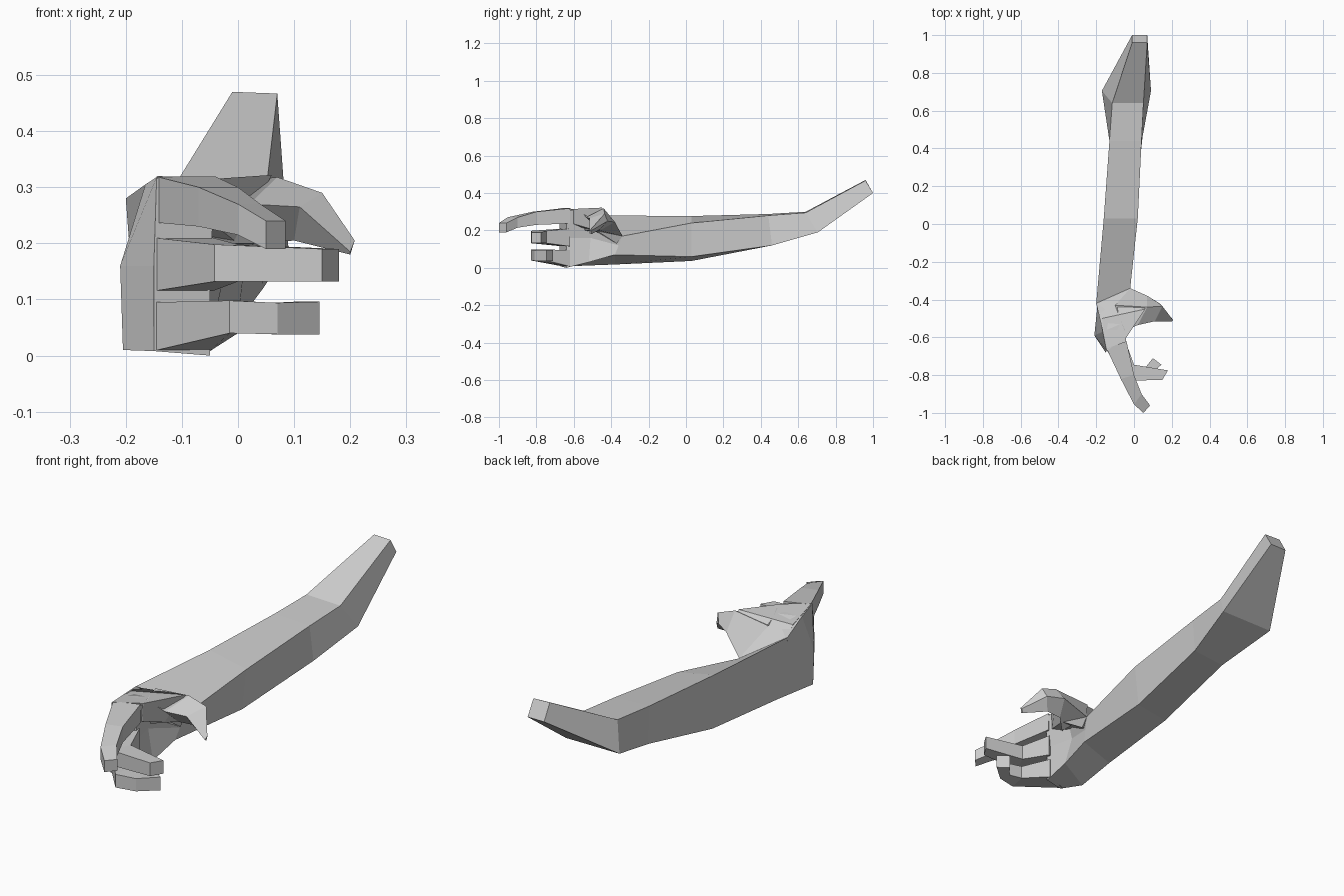
import bpy, bmesh


def loft(name, rings):
    """Skin a closed solid through matching cross-section rings."""
    bm = bmesh.new()
    loops = [[bm.verts.new(p) for p in ring] for ring in rings]
    n = len(loops[0])
    for a, b in zip(loops, loops[1:]):
        for i in range(n):
            j = (i + 1) % n
            bm.faces.new((a[i], a[j], b[j], b[i]))
    bm.faces.new(loops[0])
    bm.faces.new(loops[-1][::-1])
    bmesh.ops.recalc_face_normals(bm, faces=bm.faces)
    mesh = bpy.data.meshes.new(name)
    bm.to_mesh(mesh)
    bm.free()
    obj = bpy.data.objects.new(name, mesh)
    bpy.context.collection.objects.link(obj)
    return obj


def finger(name, sections):
    """Square finger; section = outer xy, inner xy, low z, high z, inner z drop."""
    rings = []
    for ox, oy, ix, iy, lo, hi, drop in sections:
        rings.append([(ox, oy, lo), (ox, oy, hi),
                      (ix, iy, hi - drop), (ix, iy, lo - drop)])
    return loft(name, rings)


# Wrist outline shared by forearm and hand: back top, palm top, palm low, back low
wrist = [(-.20, -.42, .28), (-.02, -.34, .17), (-.04, -.38, .07), (-.18, -.38, .018)]

# Forearm, elbow bend and tapered upper end
loft("arm", [
    [(-.01, .96, .47), (.07, .96, .467), (.07, 1.0, .40), (-.01, 1.0, .40)],
    [(-.115, .64, .30), (.05, .64, .295), (.09, .705, .19), (-.17, .705, .19)],
    [(-.13, .44, .288), (.04, .44, .28), (.045, .46, .12), (-.125, .44, .12)],
    [(-.16, .03, .277), (.02, .03, .24), (.0, .03, .06), (-.15, .03, .037)],
    wrist,
])

# Hand: back top, palm top, palm middle, palm low, back low, back middle
loft("hand", [
    [wrist[0], wrist[1], (-.03, -.36, .12), wrist[2], wrist[3], (-.19, -.40, .15)],
    [(-.165, -.57, .305), (-.05, -.52, .31), (-.08, -.51, .16),
     (-.05, -.52, .03), (-.205, -.59, .01), (-.21, -.59, .16)],
    [(-.145, -.67, .318), (-.04, -.64, .31), (-.05, -.64, .16),
     (-.05, -.64, .0), (-.15, -.67, .008), (-.15, -.68, .16)],
])

# Web of the hand joining the wrist, thumb base and index knuckle
loft("hand_top", [
    [(-.20, -.42, .275), (-.02, -.34, .17), (-.02, -.37, .13), (-.19, -.42, .2)],
    [(-.17, -.50, .297), (.06, -.45, .322), (.0, -.48, .20), (-.17, -.50, .2)],
    [(-.143, -.67, .32), (-.04, -.60, .315), (-.045, -.60, .235), (-.143, -.66, .235)],
])

# Thumb
loft("thumb", [
    [(-.02, -.34, .17), (-.10, -.43, .30), (-.05, -.565, .315), (-.05, -.54, .20)],
    [(.07, -.38, .245), (.07, -.44, .318), (.02, -.535, .27), (.03, -.46, .20)],
    [(.135, -.42, .25), (.15, -.435, .29), (.11, -.515, .265), (.10, -.46, .205)],
    [(.205, -.505, .20), (.208, -.51, .205), (.20, -.515, .185), (.20, -.505, .18)],
])

# Three curled fingers
finger("index_finger", [
    (-.145, -.66, -.04, -.62, .237, .319, 0),
    (-.07, -.82, .0, -.80, .23, .30, 0),
    (.0, -.955, .04, -.90, .215, .27, 0),
    (.05, -1.0, .085, -.96, .19, .24, 0),
])
finger("middle_finger", [
    (-.15, -.66, -.045, -.62, .115, .21, 0),
    (-.042, -.83, .0, -.745, .132, .198, 0),
    (.15, -.825, .18, -.775, .132, .19, 0),
])
finger("ring_finger", [
    (-.152, -.66, -.05, -.62, .008, .095, 0),
    (-.015, -.83, .0, -.75, .04, .098, 0),
    (.07, -.81, .06, -.76, .038, .094, 0),
    (.145, -.745, .10, -.71, .038, .096, 0),
])
